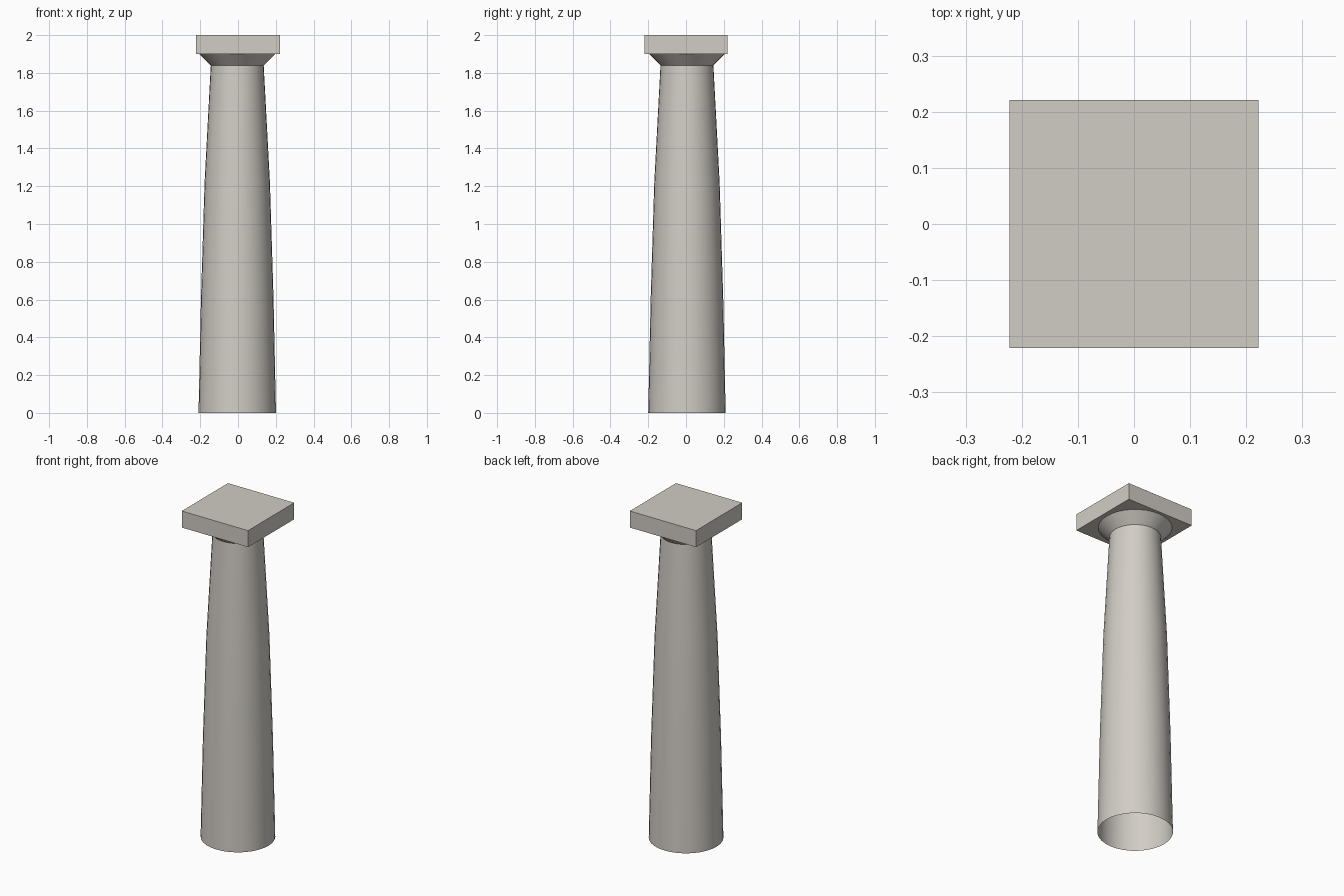
import bpy, bmesh, math

if "Cube" in bpy.data.objects:
    bpy.data.objects.remove(bpy.data.objects["Cube"])

stone = bpy.data.materials.new("warm_grey_stone")
stone.diffuse_color = (0.64, 0.61, 0.56, 1)
stone.use_nodes = True
stone.node_tree.nodes["Principled BSDF"].inputs["Base Color"].default_value = stone.diffuse_color

CX, CY, SIDES = -0.004, 0.005, 32


def finish(bm, name, smooth):
    bmesh.ops.recalc_face_normals(bm, faces=bm.faces)
    mesh = bpy.data.meshes.new(name)
    bm.to_mesh(mesh)
    bm.free()
    mesh.materials.append(stone)
    obj = bpy.data.objects.new(name, mesh)
    bpy.context.collection.objects.link(obj)
    if smooth:
        bpy.ops.object.select_all(action='DESELECT')
        obj.select_set(True)
        bpy.context.view_layer.objects.active = obj
        bpy.ops.object.shade_smooth_by_angle(angle=math.radians(30))
    return obj


def lathe(name, profile):
    """Open surface of revolution from (radius, z) points."""
    bm = bmesh.new()
    rings = [[bm.verts.new((CX + r * math.cos(2 * math.pi * i / SIDES),
                            CY + r * math.sin(2 * math.pi * i / SIDES), z))
              for i in range(SIDES)] for r, z in profile]
    for a, b in zip(rings, rings[1:]):
        for i in range(SIDES):
            j = (i + 1) % SIDES
            bm.faces.new((a[i], a[j], b[j], b[i]))
    return finish(bm, name, True)


# tapered shaft with a slight swell, open at the foot
lathe("shaft", [(0.205, 0), (0.192, 0.61), (0.173, 1.22), (0.14, 1.84)])

# flared capital cone
lathe("capital_cone", [(0.14, 1.84), (0.2, 1.9)])

# square slab on top
bm = bmesh.new()
bmesh.ops.create_cube(bm, size=1)
bmesh.ops.scale(bm, vec=(0.444, 0.442, 0.1), verts=bm.verts)
bmesh.ops.translate(bm, vec=(0, 0, 1.95), verts=bm.verts)
finish(bm, "top_slab", False)
